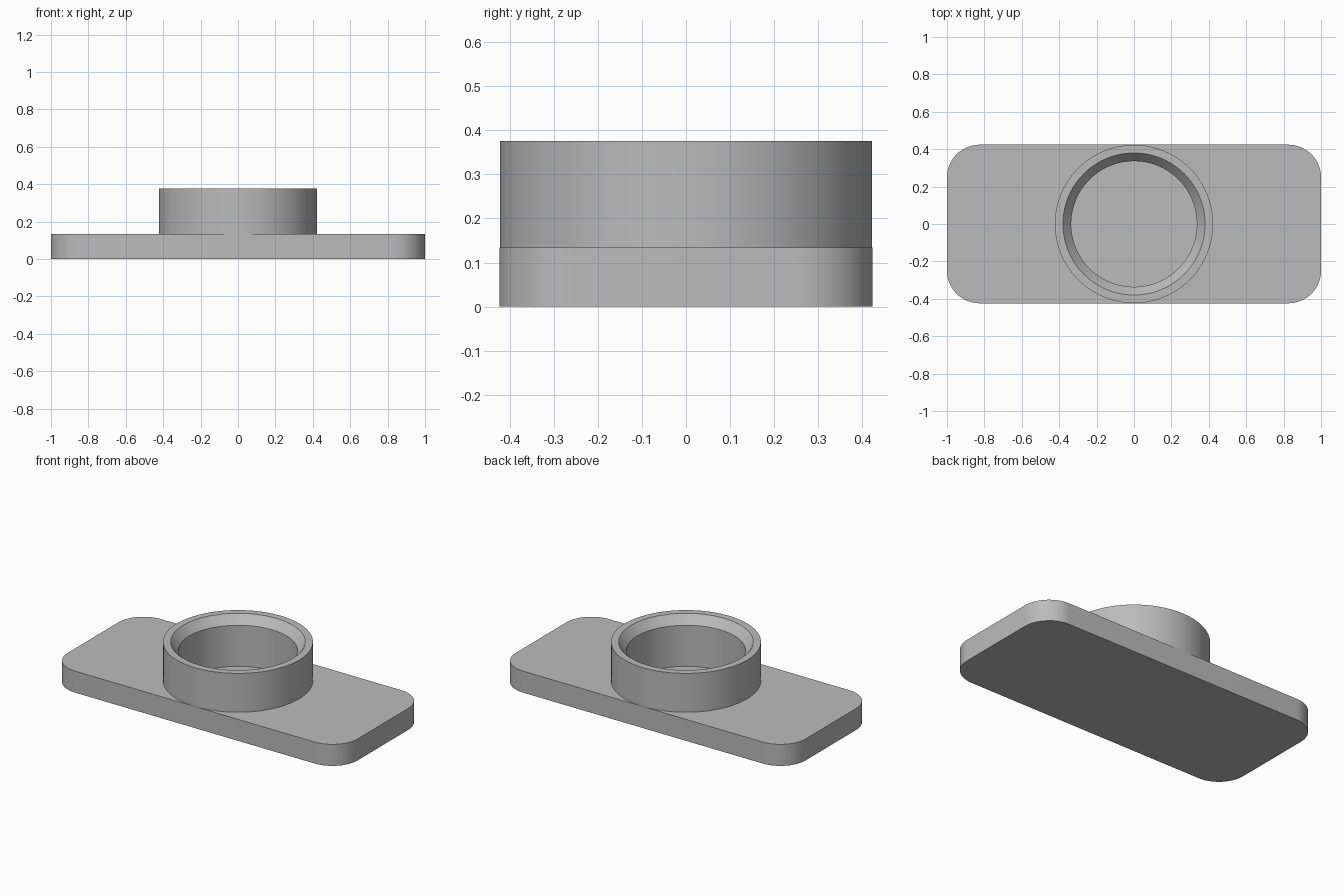
import bpy
import bmesh
from math import radians, pi, sin, cos

LENGTH, DEPTH, THICK, CORNER = 2.0, 0.848, 0.134, 0.175
BOSS_R, BORE_R, LIP_R = 0.423, 0.336, 0.38
TOP, CHAMFER_Z, FLOOR_Z = 0.376, 0.322, 0.066
SEGMENTS = 96

cube = bpy.data.objects.get("Cube")
if cube:
    bpy.data.objects.remove(cube, do_unlink=True)

grey = bpy.data.materials.new("plain_grey")
grey.use_nodes = True
colour = (0.5, 0.5, 0.5, 1)
grey.diffuse_color = colour
grey.node_tree.nodes["Principled BSDF"].inputs["Base Color"].default_value = colour


def make_object(name, bm):
    bmesh.ops.recalc_face_normals(bm, faces=bm.faces[:])
    mesh = bpy.data.meshes.new(name)
    bm.to_mesh(mesh)
    bm.free()
    mesh.materials.append(grey)
    obj = bpy.data.objects.new(name, mesh)
    bpy.context.collection.objects.link(obj)
    return obj


def turned_solid(name, profile):
    """Stack rings of (radius, z) and close both ends."""
    bm = bmesh.new()
    rings = [[bm.verts.new((r * cos(2 * pi * i / SEGMENTS), r * sin(2 * pi * i / SEGMENTS), z))
              for i in range(SEGMENTS)] for r, z in profile]
    for low, high in zip(rings, rings[1:]):
        for i in range(SEGMENTS):
            j = (i + 1) % SEGMENTS
            bm.faces.new((low[i], low[j], high[j], high[i]))
    bm.faces.new(rings[0])
    bm.faces.new(rings[-1])
    return make_object(name, bm)


def combine(target, tool, operation):
    mod = target.modifiers.new(operation.lower(), "BOOLEAN")
    mod.operation, mod.object, mod.solver = operation, tool, "EXACT"
    bpy.context.view_layer.objects.active = target
    bpy.ops.object.modifier_apply(modifier=mod.name)
    bpy.data.objects.remove(tool, do_unlink=True)


# Base plate with rounded corners
bm = bmesh.new()
bmesh.ops.create_cube(bm, size=1)
for v in bm.verts:
    v.co = (v.co.x * LENGTH, v.co.y * DEPTH, (v.co.z + 0.5) * THICK)
uprights = [e for e in bm.edges if abs(e.verts[0].co.z - e.verts[1].co.z) > THICK / 2]
bmesh.ops.bevel(bm, geom=uprights, offset=CORNER, segments=16, profile=0.5, affect="EDGES")
plate = make_object("collared_base_plate", bm)

# Round collar joined to the plate
combine(plate, turned_solid("collar", [(BOSS_R, THICK / 2), (BOSS_R, TOP)]), "UNION")

# Blind bore with a chamfered lip
over = 0.02
lip_slope = (LIP_R - BORE_R) / (TOP - CHAMFER_Z)
bore = turned_solid("bore_cutter", [(BORE_R, FLOOR_Z), (BORE_R, CHAMFER_Z),
                                    (LIP_R + over * lip_slope, TOP + over)])
bore.hide_render = True
combine(plate, bore, "DIFFERENCE")

# Smooth round walls, crisp edges
bpy.ops.object.select_all(action="DESELECT")
plate.select_set(True)
bpy.context.view_layer.objects.active = plate
bpy.ops.object.shade_smooth_by_angle(angle=radians(30))
